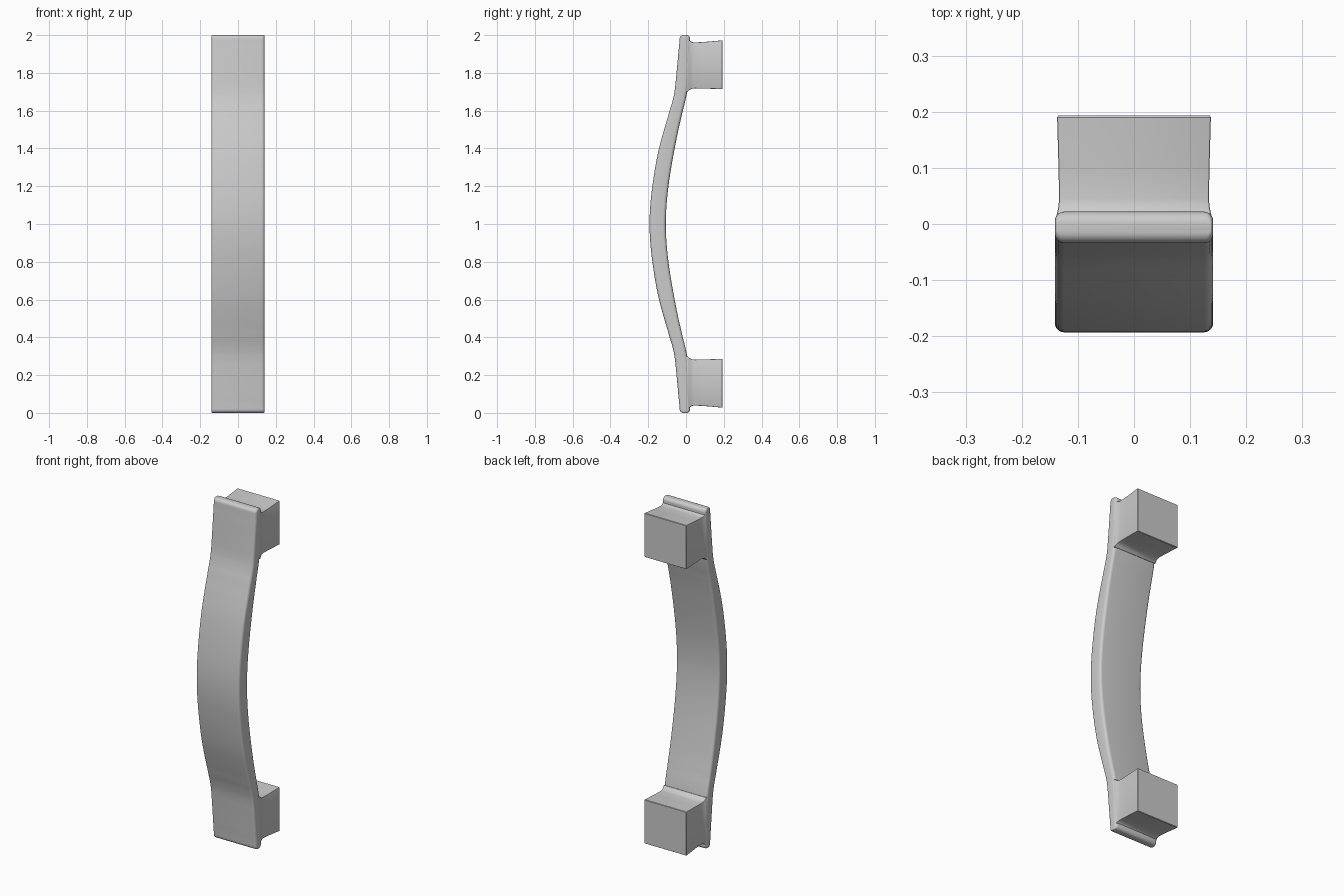
import bpy, bmesh, math

if "Cube" in bpy.data.objects:
    bpy.data.objects.remove(bpy.data.objects["Cube"])


def loft(name, rings):
    """Skin a list of closed rings and cap both ends."""
    bm = bmesh.new()
    loops = [[bm.verts.new(p) for p in ring] for ring in rings]
    n = len(loops[0])
    for a, b in zip(loops, loops[1:]):
        for i in range(n):
            j = (i + 1) % n
            bm.faces.new((a[i], a[j], b[j], b[i]))
    bm.faces.new(loops[0])
    bm.faces.new(loops[-1])
    bmesh.ops.recalc_face_normals(bm, faces=bm.faces)
    mesh = bpy.data.meshes.new(name)
    bm.to_mesh(mesh)
    bm.free()
    ob = bpy.data.objects.new(name, mesh)
    bpy.context.collection.objects.link(ob)
    bpy.ops.object.select_all(action='DESELECT')
    ob.select_set(True)
    bpy.context.view_layer.objects.active = ob
    bpy.ops.object.shade_smooth_by_angle(angle=math.radians(35))
    return ob


def rounded_rect(hx, v0, v1, r, seg=5):
    """Rounded rectangle, x in +-hx and the second axis in v0..v1."""
    pts = []
    for k, (cx, cv) in enumerate([(hx - r, v1 - r), (r - hx, v1 - r),
                                  (r - hx, v0 + r), (hx - r, v0 + r)]):
        for i in range(seg + 1):
            a = math.pi / 2 * (k + i / seg)
            pts.append((cx + r * math.cos(a), cv + r * math.sin(a)))
    return pts


# Bowed grip: (distance from mid height, front y, back y)
PROFILE = [(0, -.193, -.107), (.1, -.189, -.103), (.2, -.178, -.093),
           (.3, -.163, -.078), (.4, -.143, -.060), (.5, -.116, -.040),
           (.6, -.087, -.017), (.67, -.067, 0), (.72, -.058, .009),
           (.8, -.050, .016), (.9, -.041, .020), (.98, -.034, .022)]
STEPS = 4


def spline(a, b, c, d, t):
    return b + .5 * t * (c - a + t * (2*a - 5*b + 4*c - d + t * (3*(b - c) + d - a)))


half = []
for i in range(len(PROFILE) - 1):
    p1, p2 = PROFILE[i], PROFILE[i + 1]
    p0 = PROFILE[i - 1] if i else (-PROFILE[1][0],) + PROFILE[1][1:]
    p3 = PROFILE[min(i + 2, len(PROFILE) - 1)]
    for s in range(STEPS):
        t = s / STEPS
        half.append((p1[0] + (p2[0] - p1[0]) * t,
                     spline(p0[1], p1[1], p2[1], p3[1], t),
                     spline(p0[2], p1[2], p2[2], p3[2], t), .141, .016))
# Rounded tip
for i in range(7):
    a = math.pi / 2 * i / 6
    k = .02 * (1 - math.cos(a))
    half.append((.98 + .02 * math.sin(a), -.034 + k, .022 - k,
                 .141 - .2 * k, .016 - .6 * k))

sections = [(-s[0],) + s[1:] for s in reversed(half[1:])] + half
loft("grip", [[(x, y, 1 + d) for x, y in rounded_rect(hx, f, b, r)]
              for d, f, b, hx, r in sections])

# Mounting posts: (y, half width, inner offset, outer offset from mid height)
POST = [(-.012, .136, .700, .982), (.008, .1395, .700, .982),
        (.014, .1385, .706, .975), (.022, .1365, .712, .968),
        (.032, .1345, .716, .963), (.045, .1335, .718, .961),
        (.10, .1345, .717, .964), (.190, .137, .714, .972),
        (.193, .135, .716, .970)]
for name, side in (("top_post", 1), ("bottom_post", -1)):
    loft(name, [[(x, y, 1 + side * v) for x, v in rounded_rect(hx, v0, v1, .003, 2)]
                for y, hx, v0, v1 in POST])
